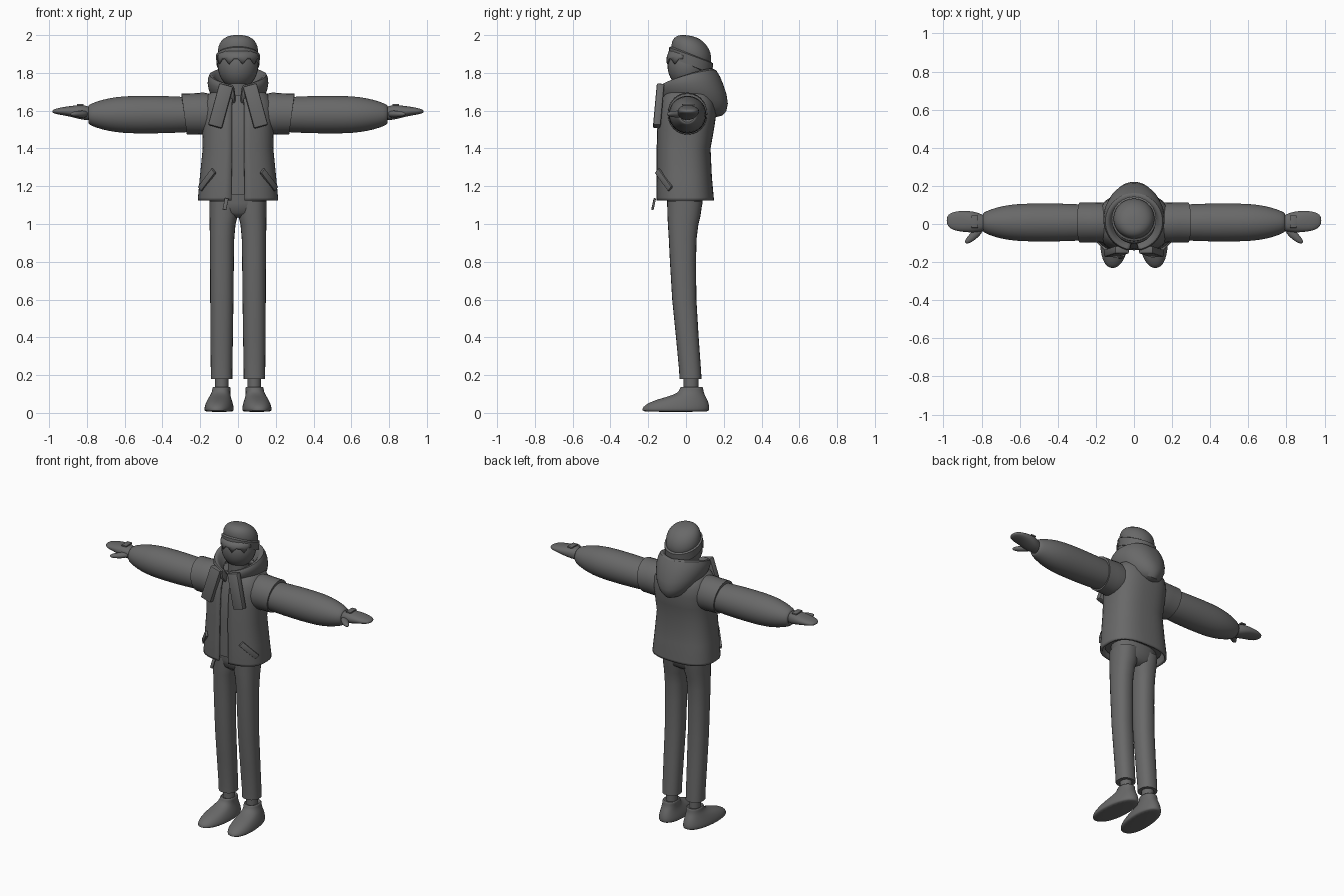
import bpy, bmesh, math
from mathutils import Vector, Matrix

if "Cube" in bpy.data.objects:
    bpy.data.objects.remove(bpy.data.objects["Cube"])

grey = bpy.data.materials.new("charcoal_grey")
grey.diffuse_color = (0.14, 0.14, 0.14, 1)
grey.use_nodes = True
grey.node_tree.nodes["Principled BSDF"].inputs["Base Color"].default_value = grey.diffuse_color


def finish(name, bm, mirror=False, smooth=0, solid=0.0, closed=True, angle=40):
    if closed:
        bmesh.ops.recalc_face_normals(bm, faces=bm.faces[:])
    me = bpy.data.meshes.new(name)
    bm.to_mesh(me)
    bm.free()
    ob = bpy.data.objects.new(name, me)
    bpy.context.collection.objects.link(ob)
    me.materials.append(grey)
    bpy.ops.object.select_all(action='DESELECT')
    ob.select_set(True)
    bpy.context.view_layer.objects.active = ob
    bpy.ops.object.shade_smooth_by_angle(angle=math.radians(angle))
    if solid:
        m = ob.modifiers.new("thickness", 'SOLIDIFY')
        m.thickness, m.offset = solid, -1
    if smooth:
        m = ob.modifiers.new("rounding", 'SUBSURF')
        m.levels = m.render_levels = smooth
    if mirror:
        ob.modifiers.new("other_side", 'MIRROR')
    return ob


def loft(rings, n=24, p=2.0, span=None, ends=False):
    """Skin of oval rings, each given by two opposite points and a half-width vector."""
    bm = bmesh.new()
    t0, t1 = span or (0, 2 * math.pi)
    cols = n if span is None else n + 1
    curve = lambda v: math.copysign(abs(v) ** (2 / p), v)
    grid = []
    for a, b, w in rings:
        a, b, w = Vector(a), Vector(b), Vector(w)
        c, u = (a + b) / 2, (b - a) / 2
        row = []
        for j in range(cols):
            t = t0 + (t1 - t0) * j / n
            row.append(bm.verts.new(c - u * curve(math.cos(t)) + w * curve(math.sin(t))))
        grid.append(row)
    for lo, hi in zip(grid, grid[1:]):
        for j in range(n):
            k = (j + 1) % cols
            bm.faces.new((lo[j], lo[k], hi[k], hi[j]))
    if span is None:
        bm.faces.new(grid[0][::-1])
        bm.faces.new(grid[-1])
    elif ends:
        bm.faces.new([r[0] for r in grid])
        bm.faces.new([r[-1] for r in grid][::-1])
    return bm


def upright(rows, x=0.0):
    """Rows of z, front y, back y, half width."""
    return [((x, f, z), (x, b, z), (r, 0, 0)) for z, f, b, r in rows]


def sideways(rows, yc, zc, lean=0.0):
    """Rows of x, half depth, half height, for limbs running along x."""
    return [((x, yc - d, zc), (x, yc + d, zc), (lean, 0, h)) for x, d, h in rows]


def strip(name, a, b, normal, width, thick, mirror=True):
    """Bevelled flat bar from a to b."""
    a, b, nrm = Vector(a), Vector(b), Vector(normal)
    d = (b - a).normalized()
    side = d.cross(nrm).normalized()
    nrm = side.cross(d)
    m = Matrix((side * width, nrm * thick, b - a)).transposed().to_4x4()
    m.translation = (a + b) / 2
    bm = bmesh.new()
    bmesh.ops.create_cube(bm, size=1, matrix=m)
    bmesh.ops.bevel(bm, geom=bm.edges[:], offset=min(width, thick) * 0.2,
                    segments=2, affect='EDGES', profile=0.5)
    return finish(name, bm, mirror)


def ball(name, loc, size, **kw):
    bm = bmesh.new()
    m = Matrix.Translation(loc) @ Matrix.Diagonal((*size, 1))
    bmesh.ops.create_uvsphere(bm, u_segments=28, v_segments=18, radius=1, matrix=m)
    return finish(name, bm, **kw)


# Trousers: hips and two legs
finish("hips", loft(upright([(1.035, -.06, .04, .06), (1.06, -.09, .075, .12),
                             (1.11, -.1, .088, .15), (1.2, -.1, .09, .152)]), p=2.4))
legs = []
for z, f, b, inner, outer in [(.18, -.035, .082, .03, .144), (.22, -.036, .08, .03, .144),
                              (.4, -.053, .067, .027, .146), (.6, -.073, .055, .024, .147),
                              (.8, -.085, .053, .022, .148), (.92, -.091, .056, .02, .149),
                              (1.0, -.096, .066, .013, .15), (1.04, -.098, .076, .002, .151),
                              (1.12, -.1, .088, 0, .152)]:
    x = (inner + outer) / 2
    legs.append(((x, f, z), (x, b, z), ((outer - inner) / 2, 0, 0)))
finish("leg", loft(legs, p=2.3), True)

# Ankles and shoes
finish("ankle", loft(upright([(.1, -.012, .066, .036), (.22, -.012, .066, .036)], .086)), True)
shoe = []
for z, f, b, r, toe in [(.005, -.222, .115, .07, .112), (.012, -.235, .124, .077, .112),
                        (.03, -.232, .126, .077, .112), (.055, -.2, .12, .07, .11),
                        (.078, -.13, .11, .06, .105), (.095, -.065, .1, .053, .098),
                        (.115, -.035, .092, .048, .09), (.135, -.032, .092, .049, .087),
                        (.14, -.025, .085, .043, .087), (.13, -.015, .075, .035, .087)]:
    shoe.append(((toe, f, z), (.088, b, z), (r, 0, 0)))
finish("shoe", loft(shoe, p=2.2), True, 1, angle=60)

# Shirt under the open jacket
finish("shirt", loft(upright([(1.155, -.138, .12, .18), (1.4, -.138, .11, .165),
                              (1.58, -.128, .13, .17), (1.68, -.095, .11, .13)]), p=2.6))

# Jacket body, open along the front
jacket = upright([(1.125, -.157, .147, .212), (1.14, -.158, .147, .212), (1.25, -.157, .137, .202),
                  (1.4, -.156, .13, .187), (1.5, -.153, .148, .19), (1.58, -.147, .16, .192),
                  (1.64, -.135, .155, .186), (1.685, -.118, .14, .16), (1.715, -.095, .115, .11)])
finish("jacket", loft(jacket, 40, 2.6, (.1, 2 * math.pi - .1)), solid=.014, closed=False)

# Pockets, front flaps and zip pull
strip("pocket", (.128, -.152, 1.282), (.2, -.082, 1.185), (.7, -.7, 0), .034, .016)
strip("front_flap", (.062, -.135, 1.735), (.122, -.155, 1.515), (0, -1, .1), .076, .04)
strip("zip_pull", (-.06, -.165, 1.135), (-.072, -.178, 1.075), (0, -1, 0), .02, .012, False)

# Shoulder caps and padded sleeves
finish("shoulder_cap", loft(sideways([(.1, .095, .1), (.17, .105, .113), (.22, .104, .109),
                                      (.285, .104, .108), (.285, .09, .094)],
                                     .008, 1.583, .014)), True)
finish("sleeve", loft(sideways([(.2, .095, .092), (.28, .095, .094), (.36, .1, .099),
                                (.5, .101, .101), (.61, .099, .099), (.69, .088, .087),
                                (.75, .07, .07), (.79, .053, .053), (.797, .04, .04),
                                (.77, .028, .028)], .008, 1.579)), True, 1, angle=60)

# Gloves with thumb and back strap
hand = []
for x, f, b, lo, hi in [(.75, -.03, .04, 1.555, 1.615), (.79, -.035, .045, 1.55, 1.62),
                        (.82, -.045, .062, 1.55, 1.633), (.87, -.045, .07, 1.563, 1.627),
                        (.91, -.04, .07, 1.573, 1.622), (.95, -.033, .064, 1.579, 1.615),
                        (.975, -.015, .05, 1.585, 1.607), (.983, .005, .03, 1.592, 1.6)]:
    z = (lo + hi) / 2
    hand.append(((x, f, z), (x, b, z), (0, 0, (hi - lo) / 2)))
finish("glove", loft(hand, 20, 2.3), True, 1, angle=70)
thumb = []
for x, y, r in [(.8, -.01, .022), (.825, -.045, .024), (.85, -.07, .021),
                (.872, -.09, .016), (.885, -.1, .006)]:
    d = Vector((.77, .64, 0)) * r
    c = Vector((x, y, 1.582))
    thumb.append((c - d, c + d, (0, 0, r * .8)))
finish("thumb", loft(thumb, 14), True, 1, angle=70)
strip("glove_strap", (.835, -.02, 1.631), (.835, .045, 1.631), (0, 0, 1), .035, .009)

# Neck and head
finish("neck", loft(upright([(1.62, -.06, .07, .065), (1.8, -.06, .07, .06)])))
ball("head", (0, .008, 1.838), (.107, .106, .122))

# Jagged fringe under the hat
fringe = loft(upright([(1.868, -.104, .12, .112), (1.885, -.102, .12, .112),
                       (1.915, -.092, .115, .106)]), 12, span=(-1.35, 1.35))
fringe.verts.ensure_lookup_table()
for j in range(13):
    fringe.verts[j].co.z += -.022 if j % 3 == 1 else .006
finish("fringe", fringe, solid=.014, closed=False)


# Hat: turned-up band and soft crown, both tipped back
def tipped(rows):
    return [((0, f, zf), (0, b, zb), (r, 0, 0)) for f, zf, b, zb, r in rows]


finish("hat_crown", loft(tipped([(-.08, 1.9, .128, 1.82, .105), (-.078, 1.94, .136, 1.86, .11),
                                 (-.076, 1.965, .134, 1.905, .107), (-.064, 1.986, .11, 1.95, .092),
                                 (-.045, 1.998, .075, 1.98, .066), (-.02, 2.002, .035, 1.996, .03)])),
       smooth=1, angle=70)
finish("hat_band", loft(tipped([(-.08, 1.885, .125, 1.795, .104), (-.093, 1.885, .138, 1.795, .113),
                                (-.09, 1.935, .144, 1.85, .117), (-.078, 1.94, .135, 1.856, .108)])))

# Hood lying on the shoulders, drooping to a point behind
hood = loft(tipped([(-.08, 1.62, .13, 1.57, .07), (-.125, 1.645, .2, 1.56, .1),
                    (-.14, 1.672, .233, 1.63, .145), (-.147, 1.71, .2, 1.74, .168),
                    (-.138, 1.735, .16, 1.825, .152), (-.118, 1.73, .135, 1.82, .128),
                    (-.085, 1.68, .1, 1.74, .09)]), 40, span=(.12, 2 * math.pi - .12), ends=True)
for v in hood.verts:
    v.co.z += .14 * abs(v.co.x)
finish("hood", hood, smooth=1, angle=60)
